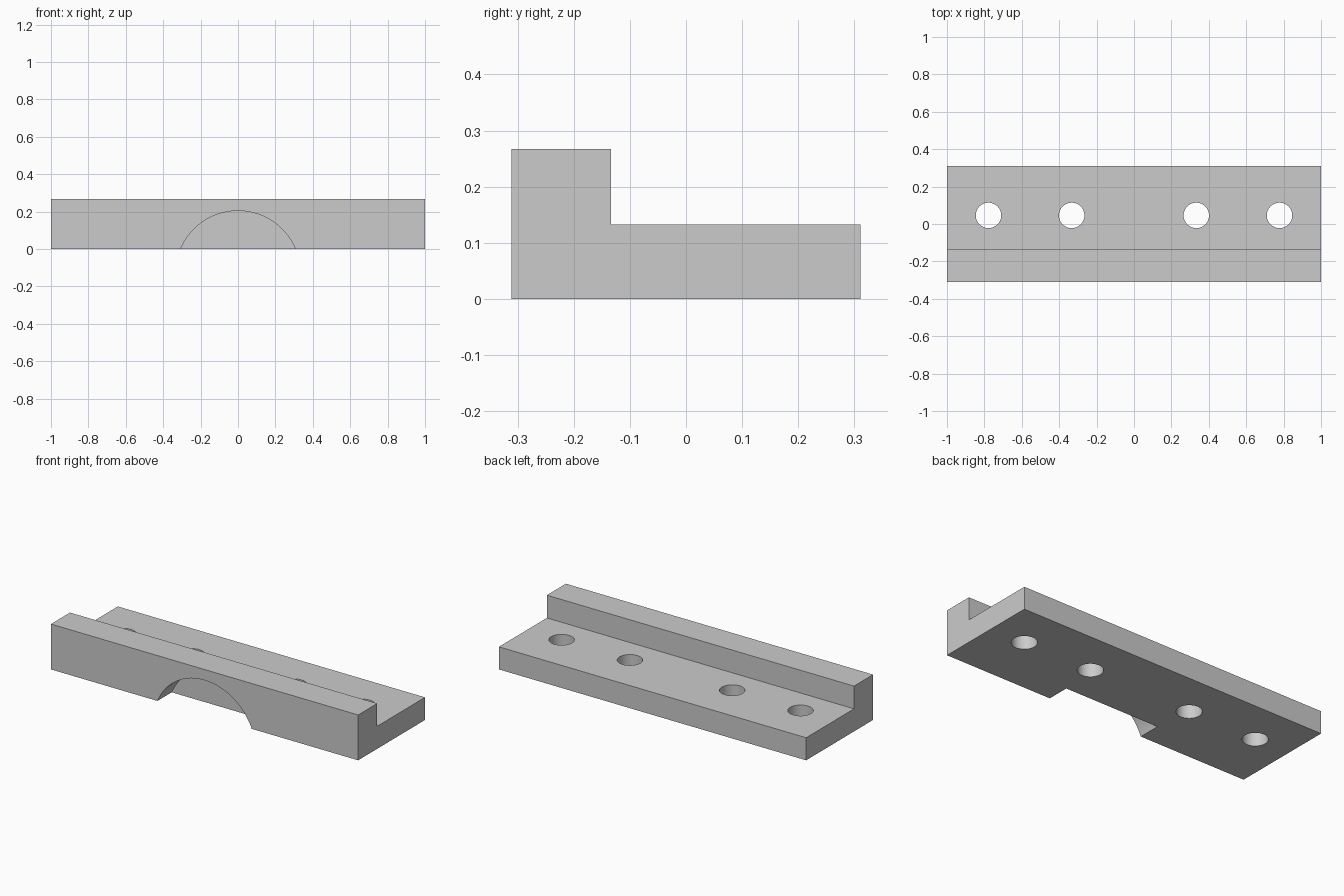
import bpy, bmesh
from math import pi, radians

if "Cube" in bpy.data.objects:
    bpy.data.objects.remove(bpy.data.objects["Cube"], do_unlink=True)

# Plain grey for the whole part
grey = bpy.data.materials.new("light_grey")
grey.use_nodes = True
colour = (0.6, 0.6, 0.6, 1)
grey.diffuse_color = colour
grey.node_tree.nodes["Principled BSDF"].inputs["Base Color"].default_value = colour

FRONT, BACK, STEP = -0.311, 0.311, -0.134
HIGH, LOW = 0.267, 0.133


def cylinder(name, radius, depth, location, rotation=(0, 0, 0)):
    bpy.ops.mesh.primitive_cylinder_add(vertices=96, radius=radius, depth=depth,
                                        location=location, rotation=rotation)
    obj = bpy.context.object
    obj.name = name
    obj.hide_render = True
    return obj


# L-shaped bar: side profile extruded along x
profile = [(FRONT, 0), (BACK, 0), (BACK, LOW), (STEP, LOW), (STEP, HIGH), (FRONT, HIGH)]
bm = bmesh.new()
face = bm.faces.new([bm.verts.new((-1, y, z)) for y, z in profile])
end = bmesh.ops.extrude_face_region(bm, geom=[face])["geom"]
bmesh.ops.translate(bm, vec=(2, 0, 0),
                    verts=[v for v in end if isinstance(v, bmesh.types.BMVert)])
bmesh.ops.recalc_face_normals(bm, faces=bm.faces[:])
mesh = bpy.data.meshes.new("stepped_bar")
bm.to_mesh(mesh)
bm.free()
mesh.materials.append(grey)
bar = bpy.data.objects.new("stepped_bar", mesh)
bpy.context.collection.objects.link(bar)

# Four bolt holes and a shallow arched recess in the front wall
cutters = [cylinder("bolt_hole_cutter", 0.068, 0.6, (x, 0.046, 0.1))
           for x in (-0.778, -0.333, 0.333, 0.778)]
recess_back = -0.178
cutters.append(cylinder("arch_recess_cutter", 0.333, 0.4,
                        (0, recess_back - 0.2, -0.129), (pi / 2, 0, 0)))

bpy.ops.object.select_all(action="DESELECT")
bar.select_set(True)
bpy.context.view_layer.objects.active = bar
for cutter in cutters:
    cut = bar.modifiers.new(cutter.name, "BOOLEAN")
    cut.operation = "DIFFERENCE"
    cut.solver = "EXACT"
    cut.object = cutter
    bpy.ops.object.modifier_apply(modifier=cut.name)
for cutter in cutters:
    bpy.data.objects.remove(cutter, do_unlink=True)

# A single material on every face, smooth curves with crisp edges
bar.data.materials.clear()
bar.data.materials.append(grey)
for polygon in bar.data.polygons:
    polygon.material_index = 0
bpy.ops.object.shade_smooth_by_angle(angle=radians(30))
